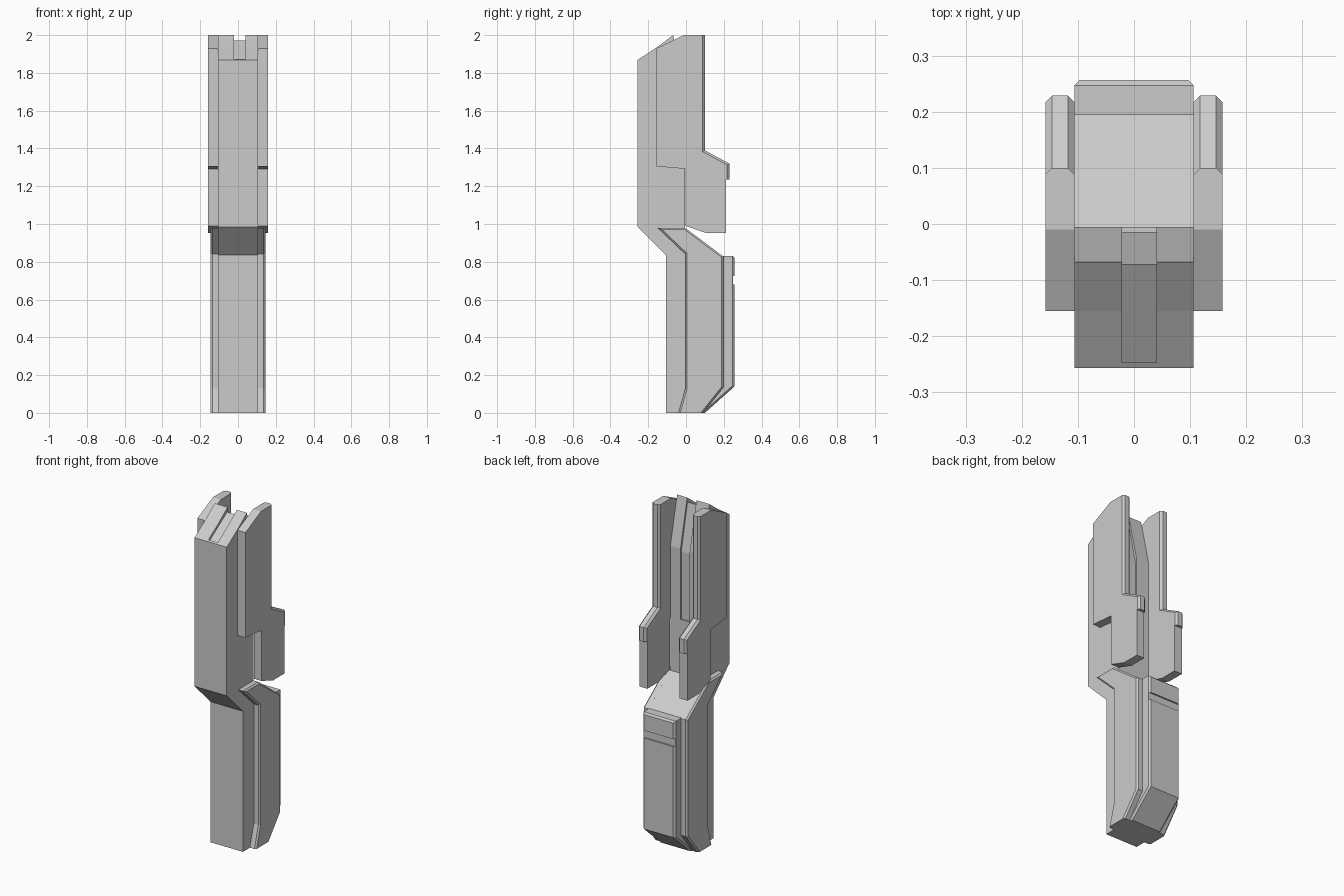
import bpy, bmesh

if "Cube" in bpy.data.objects:
    bpy.data.objects.remove(bpy.data.objects["Cube"])


def prism(name, profile, x0, x1, chamfer=0.0, runs=(), xs=(), cross=()):
    """Extrude a (y, z) profile from x0 to x1.
    runs: profile points whose joining edges are chamfered on the faces at xs;
    cross: profile points whose edge running along x is chamfered."""
    bm = bmesh.new()
    n = len(profile)
    rings = {x: [bm.verts.new((x, y, z)) for y, z in profile] for x in (x0, x1)}
    a, b = rings[x0], rings[x1]
    bm.faces.new(a)
    bm.faces.new(b[::-1])
    for i in range(n):
        j = (i + 1) % n
        bm.faces.new((a[i], b[i], b[j], a[j]))
    bmesh.ops.recalc_face_normals(bm, faces=bm.faces[:])
    if chamfer:
        edges = [bm.edges.get((rings[x][i], rings[x][(i + 1) % n])) for x in xs for i in runs]
        edges += [bm.edges.get((a[i], b[i])) for i in cross]
        bmesh.ops.bevel(bm, geom=edges, offset=chamfer, offset_type='OFFSET',
                        segments=1, profile=0.5, affect='EDGES')
    mesh = bpy.data.meshes.new(name)
    bm.to_mesh(mesh)
    bm.free()
    ob = bpy.data.objects.new(name, mesh)
    bpy.context.collection.objects.link(ob)
    return ob


def cut(target, cutter):
    cutter.hide_render = True
    m = target.modifiers.new("cut", 'BOOLEAN')
    m.operation = 'DIFFERENCE'
    m.solver = 'EXACT'
    m.object = cutter
    bpy.context.view_layer.objects.active = target
    bpy.ops.object.modifier_apply(modifier=m.name)
    bpy.data.objects.remove(cutter)


def mirror(ob):
    m = ob.modifiers.new("mirror", 'MIRROR')
    m.use_axis = (True, False, False)


# Central core: upper spine, slanted neck and lower grip
core = prism("core", [
    (-0.257, 1.868), (-0.155, 1.935), (-0.068, 2.0), (-0.005, 1.72),
    (-0.005, 0.98), (0.195, 0.83), (0.257, 0.83), (0.257, 0.14),
    (0.10, 0.0), (-0.105, 0.0), (-0.105, 0.835), (-0.257, 0.985)],
    -0.106, 0.106, 0.010, runs=(6, 7), xs=(-0.106, 0.106), cross=(6,))

# Slot running over the top and down the back of the spine
cut(core, prism("slot_cutter", [
    (-0.247, 2.1), (-0.247, 1.858), (-0.072, 1.972), (-0.014, 1.70),
    (-0.014, 1.30), (0.05, 1.30), (0.05, 2.1)], -0.021, 0.04))

# Shallow band across the back of the grip
cut(core, prism("band_cutter", [
    (0.248, 0.68), (0.30, 0.68), (0.30, 0.725), (0.248, 0.725)], -0.2, 0.2))

# Upper side plates with chamfered rear edges
plate = prism("upper_side_plate", [
    (-0.155, 1.305), (-0.155, 1.93), (-0.01, 2.0), (0.10, 2.0), (0.10, 1.39),
    (0.229, 1.32), (0.229, 1.235), (0.212, 1.235), (0.212, 0.953),
    (0.105, 0.953), (-0.003, 0.99), (-0.003, 1.292)],
    0.106, 0.158, 0.012, runs=(3, 4, 5), xs=(0.106, 0.158))
mirror(plate)

# Lower grip side panels, chamfered around the outer face
panel = prism("grip_side_panel", [
    (-0.15, 0.98), (-0.003, 0.84), (-0.003, 0.13), (-0.04, 0.0),
    (0.09, 0.0), (0.198, 0.135), (0.198, 0.828), (-0.005, 0.98)],
    0.106, 0.145, 0.009, runs=(0, 1, 2, 4, 5, 6, 7), xs=(0.145,))
mirror(panel)
